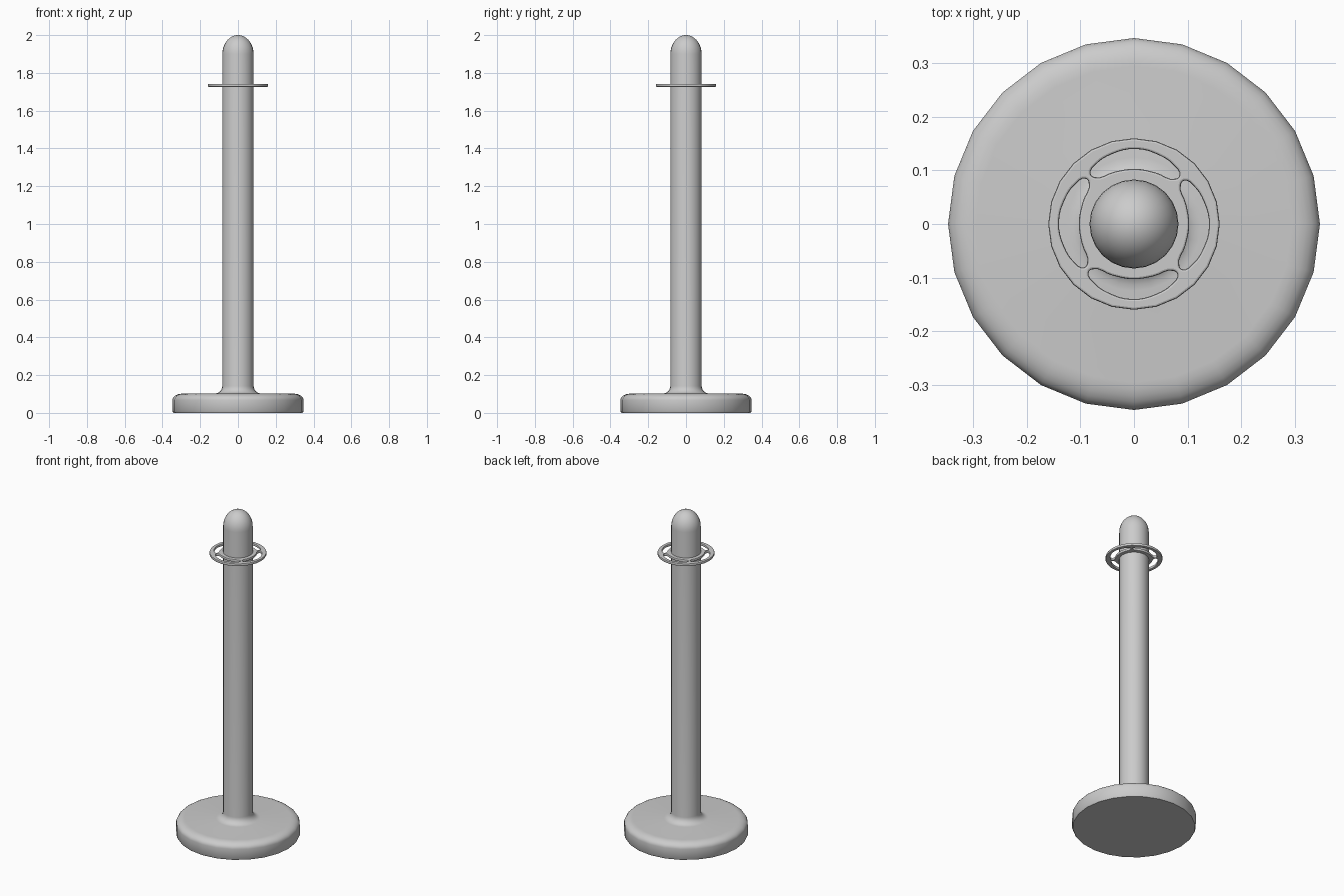
import bpy, bmesh, math

if "Cube" in bpy.data.objects:
    bpy.data.objects.remove(bpy.data.objects["Cube"])

SIDES = 24
POLE_R = 0.083


def arc(cx, cz, rx, rz, a0, a1, n):
    """Points along an elliptical arc in the (radius, height) plane."""
    pts = []
    for i in range(n + 1):
        a = math.radians(a0 + (a1 - a0) * i / n)
        pts.append((cx + rx * math.cos(a), cz + rz * math.sin(a)))
    return pts


def lathe(name, profile):
    """Revolve a profile around z; it starts and ends on the axis."""
    bm = bmesh.new()
    verts = [bm.verts.new((r, 0, z)) for r, z in profile]
    edges = [bm.edges.new(p) for p in zip(verts, verts[1:])]
    bmesh.ops.spin(bm, geom=verts + edges, cent=(0, 0, 0), axis=(0, 0, 1),
                   angle=math.tau, steps=SIDES, use_duplicate=False)
    bmesh.ops.remove_doubles(bm, verts=bm.verts, dist=1e-5)
    bmesh.ops.recalc_face_normals(bm, faces=bm.faces)
    mesh = bpy.data.meshes.new(name)
    bm.to_mesh(mesh)
    bm.free()
    obj = bpy.data.objects.new(name, mesh)
    bpy.context.collection.objects.link(obj)
    return obj


def smooth(obj):
    bpy.ops.object.select_all(action='DESELECT')
    obj.select_set(True)
    bpy.context.view_layer.objects.active = obj
    bpy.ops.object.shade_smooth_by_angle(angle=math.radians(35))


# Weighted base, fillet, pole and domed top in one profile
profile = [(0, 0), (0.342, 0), (0.347, 0.008)]
profile += arc(0.295, 0.068, 0.052, 0.034, 0, 90, 6)
profile += arc(POLE_R + 0.042, 0.142, 0.042, 0.04, 270, 180, 6)
profile += arc(0, 1.9, POLE_R, 0.1, 0, 90, 9)[:-1] + [(0, 2.0)]
smooth(lathe("post_and_base", profile))

# Rope ring: flat disc with four bean-shaped slots
curve = bpy.data.curves.new("rope_ring", 'CURVE')
curve.dimensions = '2D'
curve.fill_mode = 'BOTH'
curve.extrude = 0.004
curve.bevel_depth = 0.004
curve.bevel_resolution = 1
curve.offset = -0.004


def add_circle(radius):
    s = curve.splines.new('POLY')
    s.points.add(SIDES - 1)
    for i, p in enumerate(s.points):
        a = math.tau * i / SIDES
        p.co = (radius * math.cos(a), radius * math.sin(a), 0, 1)
    s.use_cyclic_u = True


def add_slot(angle):
    half = [(0.129, 0.045), (0.110, 0.073), (0.093, 0.083),
            (0.086, 0.076), (0.097, 0.038)]
    pts = [(0.140, 0)] + half + [(0.103, 0)]
    pts += [(x, -y) for x, y in reversed(half)]
    s = curve.splines.new('BEZIER')
    s.bezier_points.add(len(pts) - 1)
    c, n = math.cos(angle), math.sin(angle)
    for p, (x, y) in zip(s.bezier_points, pts):
        p.co = (x * c - y * n, x * n + y * c, 0)
        p.handle_left_type = p.handle_right_type = 'AUTO'
    s.use_cyclic_u = True
    s.resolution_u = 4


add_circle(0.16)
add_circle(0.078)
for k in range(4):
    add_slot(k * math.pi / 2 - 0.02)

ring = bpy.data.objects.new("rope_ring", curve)
ring.location.z = 1.734
bpy.context.collection.objects.link(ring)
bpy.ops.object.select_all(action='DESELECT')
ring.select_set(True)
bpy.context.view_layer.objects.active = ring
bpy.ops.object.convert(target='MESH')
smooth(bpy.context.view_layer.objects.active)
